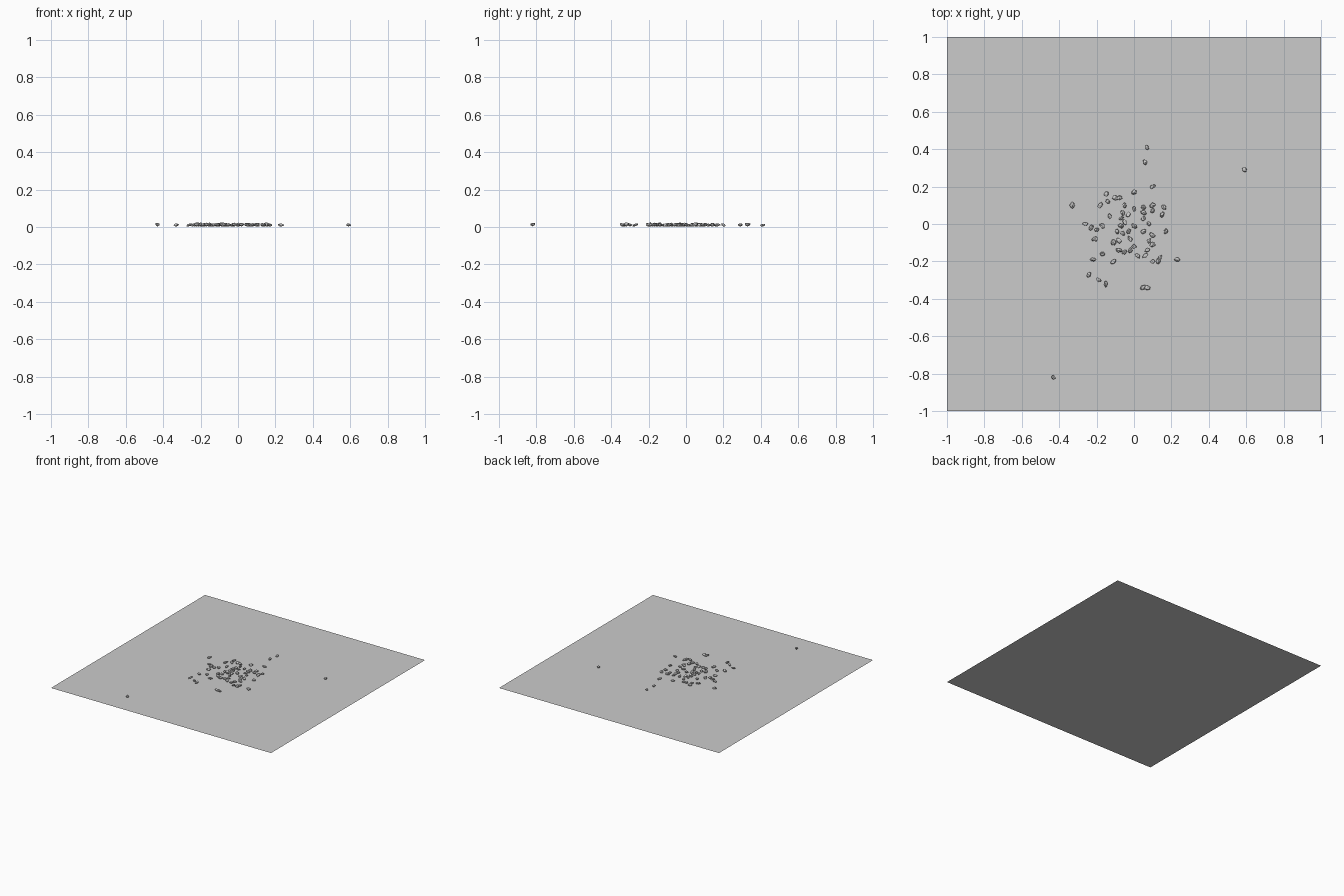
import bpy
import bmesh
import random
from math import pi
from mathutils import Vector, Matrix, Euler

random.seed(4)

default_cube = bpy.data.objects.get("Cube")
if default_cube:
    bpy.data.objects.remove(default_cube, do_unlink=True)


def make_material(name, colour):
    material = bpy.data.materials.new(name)
    material.use_nodes = True
    material.diffuse_color = colour
    material.node_tree.nodes["Principled BSDF"].inputs["Base Color"].default_value = colour
    return material


def make_object(name, mesh_builder, material):
    mesh = bpy.data.meshes.new(name)
    mesh_builder.to_mesh(mesh)
    mesh_builder.free()
    mesh.materials.append(material)
    item = bpy.data.objects.new(name, mesh)
    bpy.context.collection.objects.link(item)
    return item


ground_grey = make_material("ground grey", (0.6, 0.6, 0.6, 1))
stone_grey = make_material("stone grey", (0.6, 0.6, 0.6, 1))

# Flat square ground sheet
ground = bmesh.new()
bmesh.ops.create_grid(ground, x_segments=1, y_segments=1, size=1)
make_object("ground", ground, ground_grey)


# Irregular faceted pebble: the hull of a jittered, flattened ball
def pebble_mesh():
    bm = bmesh.new()
    bmesh.ops.create_icosphere(bm, subdivisions=1, radius=1)
    for vert in bm.verts:
        vert.co *= random.uniform(0.75, 1.15)
    hull = bmesh.ops.convex_hull(bm, input=bm.verts)
    bmesh.ops.delete(bm, geom=hull["geom_interior"], context="VERTS")
    stretch = Vector((random.uniform(0.016, 0.02), random.uniform(0.011, 0.015),
                      random.uniform(0.008, 0.011)))
    tilt = Euler((random.uniform(-0.3, 0.3), random.uniform(-0.3, 0.3),
                  random.uniform(0, 2 * pi)))
    bmesh.ops.transform(bm, verts=bm.verts,
                        matrix=tilt.to_matrix().to_4x4() @ Matrix.Diagonal(stretch).to_4x4())
    lowest = min(vert.co.z for vert in bm.verts)
    bmesh.ops.translate(bm, verts=bm.verts, vec=(0, 0, 0.003 - lowest))
    bmesh.ops.recalc_face_normals(bm, faces=bm.faces)
    return bm


# Resting places in hundredths: strays, the loose ring, then the dense heart
strays = [(7, 41), (6, 33), (59, 29), (-43, -82), (-33, 10), (-24, -27), (-19, -30),
          (-15, -32), (5, -34), (7, -34), (23, -19)]
ring = [(10, 20), (0, 17), (-15, 16), (-18, 10), (-14, 12), (-10, 14), (-8, 14),
        (-13, 4), (-26, 0), (-23, -2), (-20, -3), (-17, -1), (-21, -8), (-22, -19),
        (-17, -16), (-11, -20), (17, -4), (16, 9), (15, 5), (14, -18), (13, -20),
        (10, -20), (10, 7), (10, 10)]
heart = [(5, 9), (5, 6), (0, 8), (-5, 10), (-6, 6), (-3, 5), (-7, 3), (-9, -4),
         (-11, -10), (-8, -9), (-7, -1), (-5, 1), (-3, -4), (-2, -8), (0, -1),
         (0, -12), (-5, -15), (-2, -14), (2, -17), (6, -17), (7, -14), (8, -9),
         (10, -11), (10, -6), (8, 0), (5, 3), (5, -4), (-8, -14), (-6, -5)]

for group, places in (("stray", strays), ("ring", ring), ("heart", heart)):
    for number, (x, y) in enumerate(places, start=1):
        stone = make_object(f"{group}_pebble_{number}", pebble_mesh(), stone_grey)
        stone.location = (x / 100, y / 100, 0)
